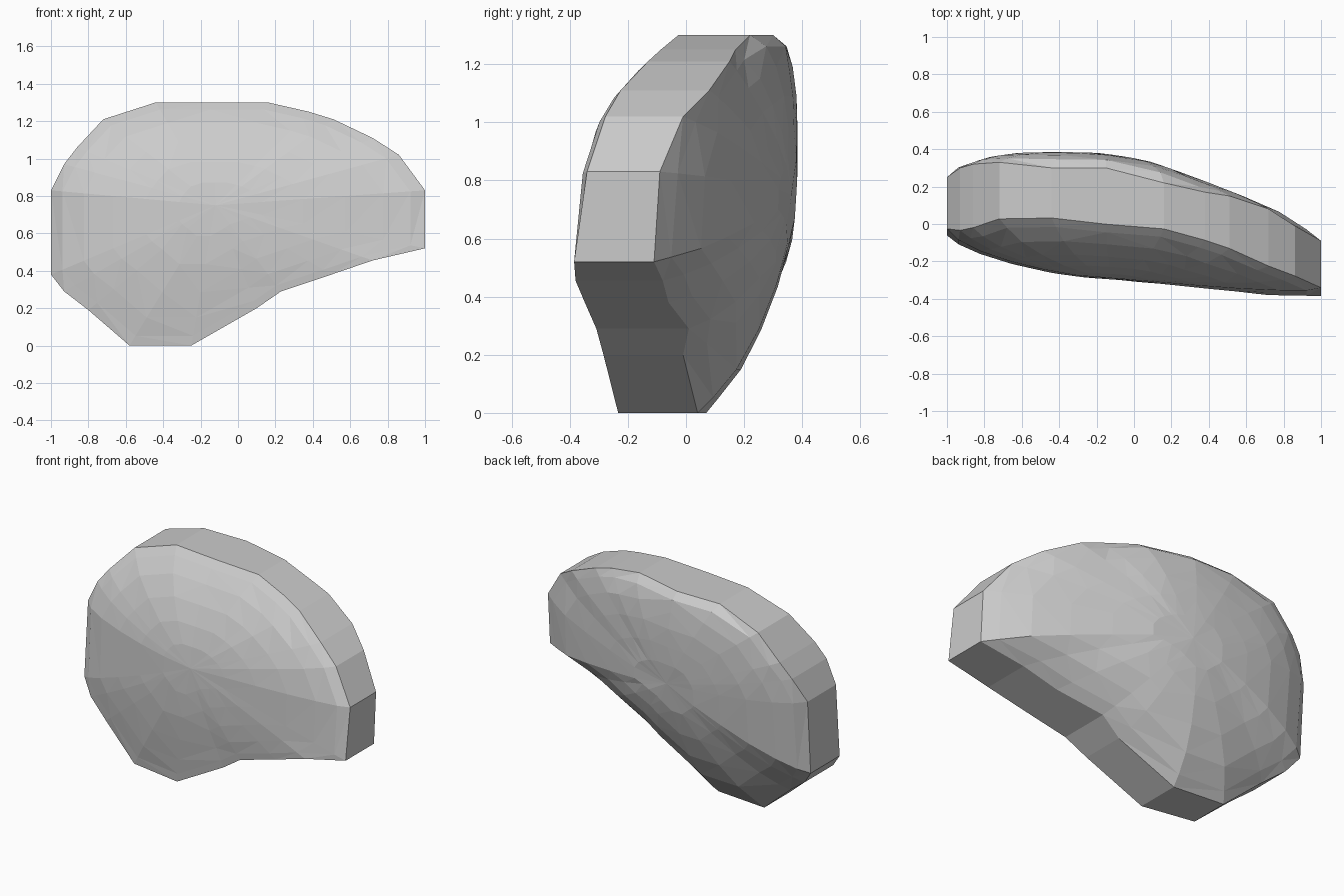
import bpy, bmesh

if "Cube" in bpy.data.objects:
    bpy.data.objects.remove(bpy.data.objects["Cube"])

# Outline in the front view: x, z, y of the back rim
OUTLINE = [
    (-1, .83, .25), (-.93, .97, .30), (-.86, 1.06, .32), (-.72, 1.21, .33),
    (-.44, 1.30, .30), (-.15, 1.30, .30), (.16, 1.30, .22), (.38, 1.25, .17),
    (.51, 1.21, .15), (.72, 1.11, .08), (.86, 1.02, -.01), (1, .83, -.09),
    (1, .52, -.11), (.72, .455, -.08), (.5, .38, -.06), (.23, .29, .01),
    (.1, .2, -.01), (-.25, 0, .04), (-.58, 0, .07), (-.8, .19, .13),
    (-.93, .29, .18), (-1, .38, .22)]

# Depth curves: a profile along x plus a falloff along z, for each face
FRONT_X = [(-1, -.07), (-.93, -.12), (-.72, -.2), (-.5, -.25), (-.36, -.28),
           (.1, -.315), (.72, -.38), (1, -.385)]
FRONT_Z = [(0, .055), (.25, .025), (.45, 0), (.65, 0), (.78, .008), (.9, .035),
           (1.02, .08), (1.11, .13), (1.2, .195), (1.3, .27)]
BACK_X = [(-1, .25), (-.93, .31), (-.8, .36), (-.65, .385), (-.2, .385),
          (.1, .335), (.65, .12), (.86, .02), (1, -.09)]
BACK_Z = [(0, -.32), (.1, -.235), (.28, -.135), (.47, -.055), (.57, -.025),
          (.71, 0), (1.1, 0), (1.25, -.025), (1.3, -.085)]
CENTRE = (-.12, .75)


def curve(points, t):
    for (a, u), (b, v) in zip(points, points[1:]):
        if t <= b:
            return u + (v - u) * (t - a) / (b - a)
    return points[-1][1]


def front(x, z):
    return curve(FRONT_X, x) + curve(FRONT_Z, z)


def back(x, z):
    return curve(BACK_X, x) + curve(BACK_Z, z)


def ring(bm, surface, s):
    """One ring of the face, shrunk towards the centre and lifted to the surface."""
    verts = []
    for px, pz, yb in OUTLINE:
        x = CENTRE[0] + (px - CENTRE[0]) * s
        z = CENTRE[1] + (pz - CENTRE[1]) * s
        y = surface(x, z)
        if surface is back:
            y += (yb - surface(px, pz)) * s ** 6
        elif pz > .8:
            y += .025 * s ** 12      # small bevel along the upper front edge
        verts.append(bm.verts.new((x, y, z)))
    return verts


def bridge(bm, a, b):
    n = len(a)
    for i in range(n):
        j = (i + 1) % n
        bm.faces.new((a[i], a[j], b[j], b[i]))


bm = bmesh.new()
rims, inner = [], []
# Domed front and back faces
for surface in (front, back):
    rings = [ring(bm, surface, s) for s in (1, .93, .8, .62, .42, .22)]
    for a, b in zip(rings, rings[1:]):
        bridge(bm, a, b)
    tip = bm.verts.new((CENTRE[0], surface(*CENTRE), CENTRE[1]))
    last = rings[-1]
    for i in range(len(last)):
        bm.faces.new((last[i], last[(i + 1) % len(last)], tip))
    rims.append(rings[0])
    inner += [v for r in rings[2:] for v in r] + [tip]
# Flat edge band between the two rims
bridge(bm, *rims)
# Soften the domes, keeping the rims
for _ in range(2):
    bmesh.ops.smooth_vert(bm, verts=inner, factor=.4, use_axis_y=True)
bmesh.ops.triangulate(bm, faces=[f for f in bm.faces if len(f.verts) > 3])
bmesh.ops.recalc_face_normals(bm, faces=bm.faces)

mesh = bpy.data.meshes.new("curved_shell_slab")
bm.to_mesh(mesh)
bm.free()
slab = bpy.data.objects.new("curved_shell_slab", mesh)
bpy.context.collection.objects.link(slab)
